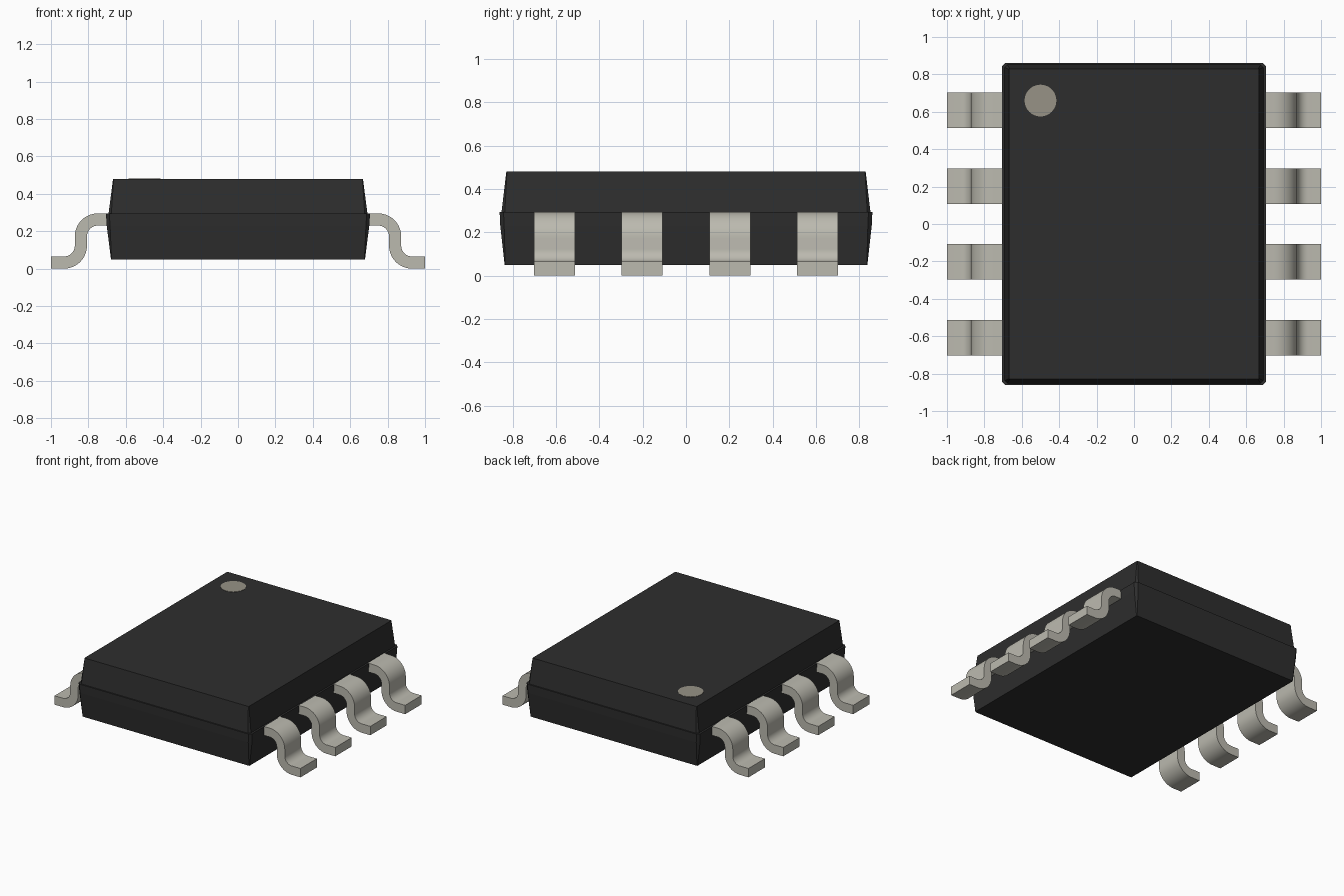
import bpy, bmesh, math

if "Cube" in bpy.data.objects:
    bpy.data.objects.remove(bpy.data.objects["Cube"], do_unlink=True)


def material(name, rgb):
    m = bpy.data.materials.new(name)
    m.use_nodes = True
    m.diffuse_color = (*rgb, 1)
    bsdf = m.node_tree.nodes["Principled BSDF"]
    bsdf.inputs["Base Color"].default_value = (*rgb, 1)
    bsdf.inputs["Roughness"].default_value = 0.6
    return m


black = material("black plastic", (0.027, 0.027, 0.027))
metal = material("tinned metal", (0.50, 0.49, 0.43))
mark = material("marker beige", (0.31, 0.29, 0.24))


def loft(name, rings, mat):
    """Join equal-sized point rings into a closed solid."""
    bm = bmesh.new()
    loops = [[bm.verts.new(p) for p in ring] for ring in rings]
    n = len(loops[0])
    for a, b in zip(loops, loops[1:]):
        for i in range(n):
            j = (i + 1) % n
            bm.faces.new((a[i], a[j], b[j], b[i]))
    bm.faces.new(loops[0][::-1])
    bm.faces.new(loops[-1])
    bmesh.ops.recalc_face_normals(bm, faces=bm.faces[:])
    me = bpy.data.meshes.new(name)
    bm.to_mesh(me)
    bm.free()
    me.materials.append(mat)
    ob = bpy.data.objects.new(name, me)
    bpy.context.collection.objects.link(ob)
    return ob


def cut_rect(hx, hy, c, z):
    """Rectangle with cut corners at height z."""
    return [(hx, -hy + c, z), (hx, hy - c, z), (hx - c, hy, z), (-hx + c, hy, z),
            (-hx, hy - c, z), (-hx, -hy + c, z), (-hx + c, -hy, z), (hx - c, -hy, z)]


# Moulded body: tapered halves, small ledge at the parting line
loft("body", [cut_rect(*r) for r in (
    (0.679, 0.838, 0.003, 0.05),
    (0.702, 0.858, 0.018, 0.23),
    (0.706, 0.861, 0.018, 0.295),
    (0.692, 0.852, 0.015, 0.295),
    (0.668, 0.830, 0.003, 0.48))], black)

# Pin one marker
loft("pin_one_marker", [[(-0.50 + 0.085 * math.cos(t * math.tau / 40),
                          0.66 + 0.085 * math.sin(t * math.tau / 40), z)
                         for t in range(40)] for z in (0.476, 0.482)], mark)

# Gull-wing lead outline: two quarter bends joined by a short drop
HALF, BEND, STEPS = 0.0325, 0.09, 10


def lead_edge(side):
    """Edge of the lead offset from its centre line (side = +1 upper, -1 lower)."""
    pts = [(0.66, 0.2625 + side * HALF)]
    for i in range(STEPS + 1):
        a = math.pi / 2 * (1 - i / STEPS)
        r = BEND + side * HALF
        pts.append((0.75 + r * math.cos(a), 0.1725 + r * math.sin(a)))
    for i in range(STEPS + 1):
        a = math.pi + math.pi / 2 * i / STEPS
        r = BEND - side * HALF
        pts.append((0.93 + r * math.cos(a), 0.1225 + r * math.sin(a)))
    return pts + [(1.0, 0.0325 + side * HALF)]


outline = lead_edge(1) + lead_edge(-1)[::-1]

# Four leads on each side
for side, sx in (("left", 1), ("right", -1)):
    for k, yc in enumerate((-0.608, -0.203, 0.203, 0.608), 1):
        lead = loft(f"{side}_lead_{k}",
                    [[(sx * x, yc + dy, z) for x, z in outline]
                     for dy in (-0.095, 0.095)], metal)
        bpy.ops.object.select_all(action="DESELECT")
        lead.select_set(True)
        bpy.context.view_layer.objects.active = lead
        bpy.ops.object.shade_smooth_by_angle(angle=math.radians(30))
